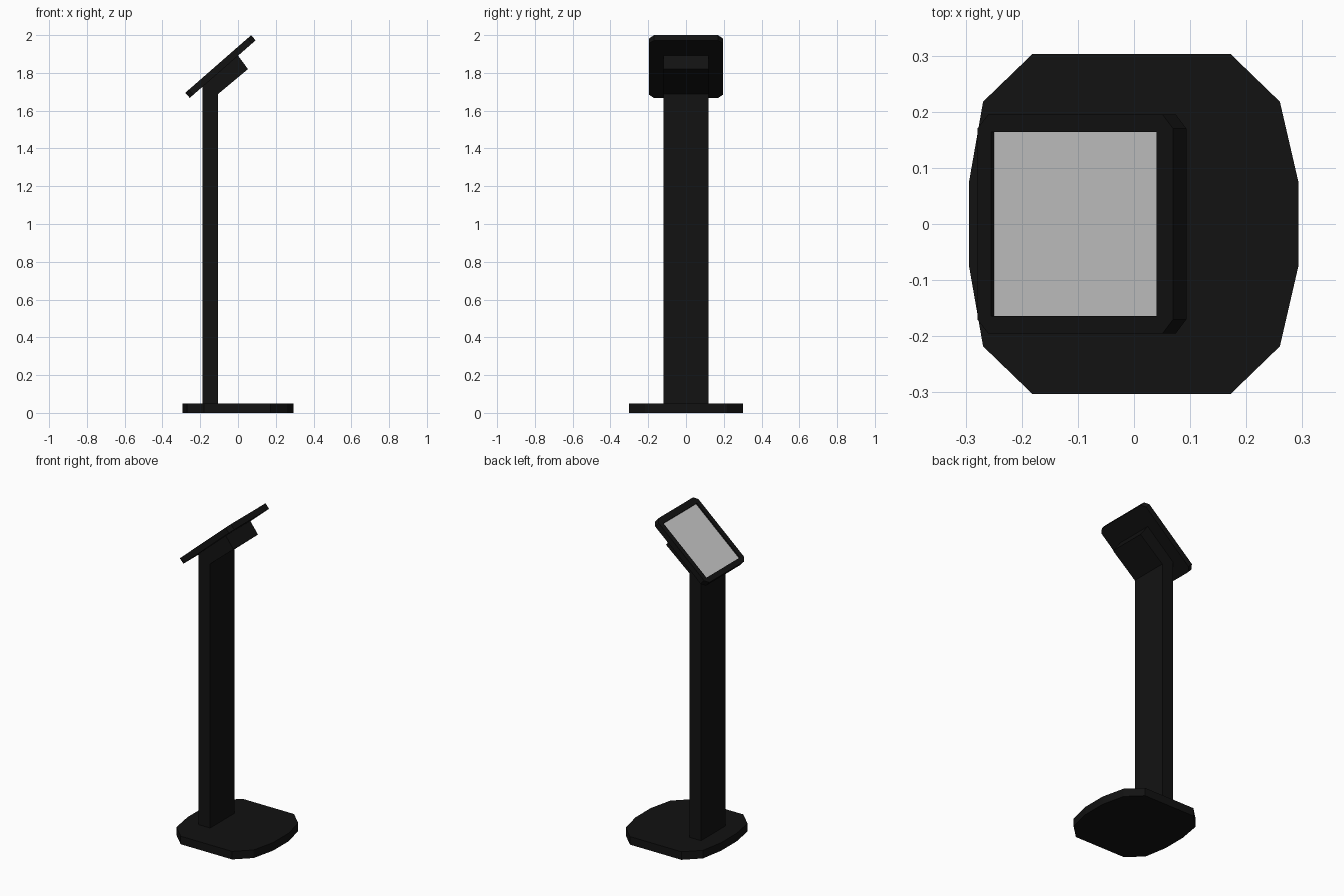
import bpy, bmesh, math
from mathutils import Matrix

if "Cube" in bpy.data.objects:
    bpy.data.objects.remove(bpy.data.objects["Cube"])


def material(name, rgb):
    m = bpy.data.materials.new(name)
    m.diffuse_color = (*rgb, 1)
    m.use_nodes = True
    m.node_tree.nodes["Principled BSDF"].inputs["Base Color"].default_value = m.diffuse_color
    return m


def prism(name, points, depth, matrix=Matrix(), mat=None):
    """Extrude a flat outline along its local z, then place it."""
    bm = bmesh.new()
    face = bm.faces.new([bm.verts.new((x, y, 0)) for x, y in points])
    ext = bmesh.ops.extrude_face_region(bm, geom=[face])
    verts = [v for v in ext["geom"] if isinstance(v, bmesh.types.BMVert)]
    bmesh.ops.translate(bm, verts=verts, vec=(0, 0, depth))
    bmesh.ops.recalc_face_normals(bm, faces=bm.faces)
    bm.transform(matrix)
    me = bpy.data.meshes.new(name)
    bm.to_mesh(me)
    bm.free()
    ob = bpy.data.objects.new(name, me)
    bpy.context.collection.objects.link(ob)
    if mat:
        me.materials.append(mat)
    return ob


def rect(x0, x1, y):
    return [(x0, -y), (x1, -y), (x1, y), (x0, y)]


black = material("black", (0.006, 0.006, 0.006))

# Base plate: faceted outline, mirrored front to back
half = [(0.293, 0.075), (0.26, 0.218), (0.172, 0.303),
        (-0.181, 0.303), (-0.269, 0.218), (-0.294, 0.075)]
prism("base_plate", half + [(x, -y) for x, y in reversed(half)], 0.05, mat=black)

# Column with its bent head that carries the screen
side = [(-0.187, 0.05), (-0.107, 0.05), (-0.107, 1.687),
        (0.053, 1.82), (0.0, 1.891), (-0.187, 1.728)]
stand = Matrix.Translation((0, 0.12, 0)) @ Matrix.Rotation(math.pi / 2, 4, 'X')
prism("column", side, 0.24, stand, black)

# Tilted panel with chamfered corners
tilt = Matrix.Translation((-0.081, 0, 1.82)) @ Matrix.Rotation(-math.radians(41.15), 4, 'Y')
u, v, c, t = 0.2315, 0.195, 0.025, 0.036
outline = [(u, v - c), (u - c, v), (c - u, v), (-u, v - c),
           (-u, c - v), (c - u, -v), (u - c, -v), (u, c - v)]
panel = prism("screen_housing", outline, t, tilt, black)

# Shallow recess for the display
cutter = prism("recess_cutter", rect(-0.2, 0.192, 0.164), 0.05,
               tilt @ Matrix.Translation((0, 0, t - 0.01)), black)
cutter.hide_render = True
mod = panel.modifiers.new("recess", 'BOOLEAN')
mod.operation = 'DIFFERENCE'
mod.solver = 'EXACT'
mod.object = cutter
bpy.context.view_layer.objects.active = panel
bpy.ops.object.modifier_apply(modifier=mod.name)
bpy.data.objects.remove(cutter)

# Display surface at the bottom of the recess
prism("display", rect(-0.2, 0.192, 0.164), 0.002,
      tilt @ Matrix.Translation((0, 0, t - 0.011)))
